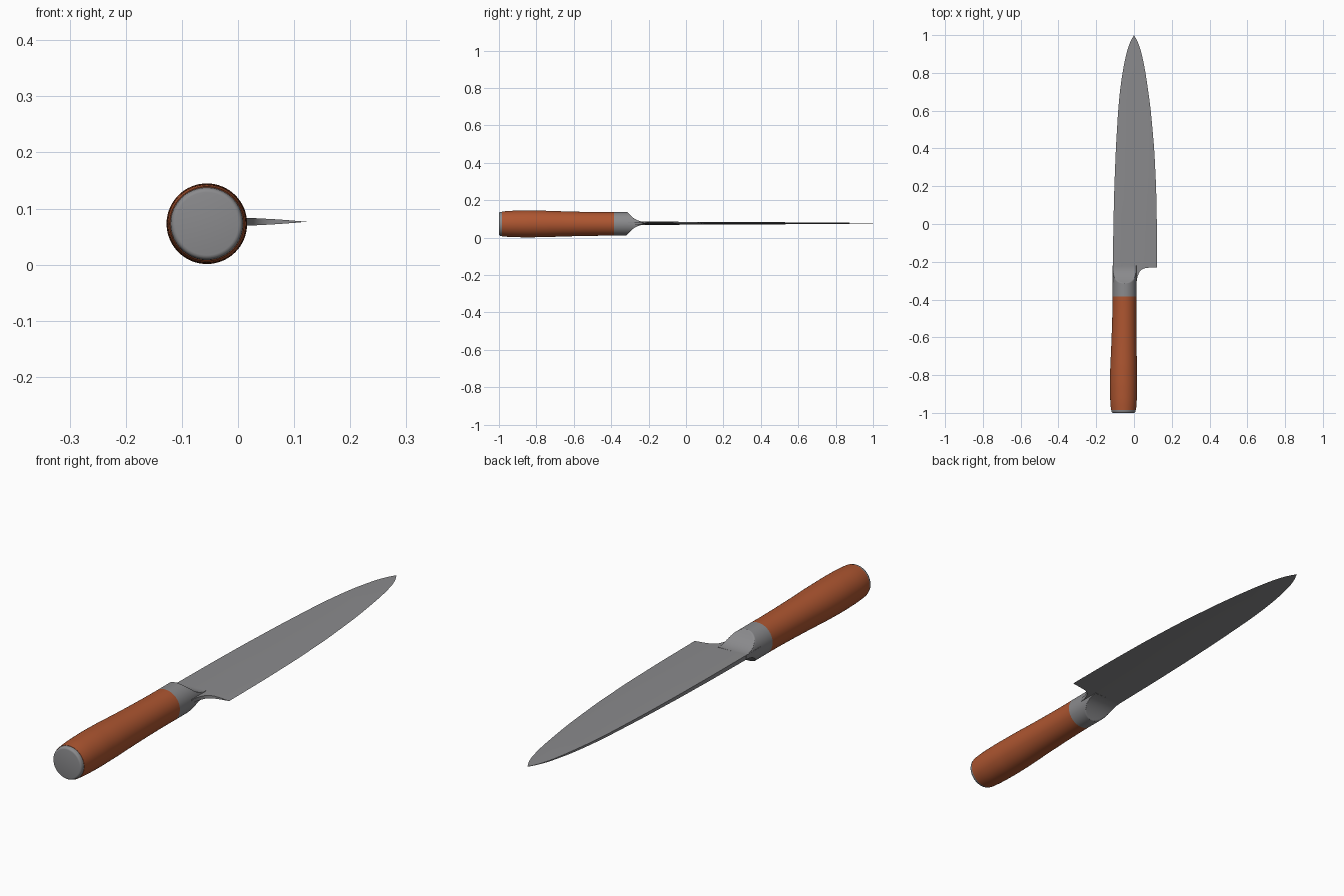
import bpy, bmesh, math

if "Cube" in bpy.data.objects:
    bpy.data.objects.remove(bpy.data.objects["Cube"])


def material(name, rgb):
    m = bpy.data.materials.new(name)
    m.diffuse_color = (*rgb, 1)
    m.use_nodes = True
    m.node_tree.nodes["Principled BSDF"].inputs["Base Color"].default_value = m.diffuse_color
    return m


STEEL = material("steel_grey", (0.255, 0.255, 0.265))
WOOD = material("orange_brown_wood", (0.42, 0.092, 0.03))


def lerp(table, y):
    """Piecewise linear lookup; each row is (y, value)."""
    if y <= table[0][0]:
        return table[0][1]
    for (a, va), (b, vb) in zip(table, table[1:]):
        if y <= b:
            return va + (vb - va) * (y - a) / (b - a)
    return table[-1][1]


def smooth_lookup(table, y, w=0.03):
    return sum(lerp(table, y + w * k) for k in (-1, -0.5, 0, 0.5, 1)) / 5


def loft(name, rings, mat, angle=35):
    """Skin a list of closed rings and cap both ends."""
    bm = bmesh.new()
    rows = [[bm.verts.new(p) for p in ring] for ring in rings]
    n = len(rows[0])
    for a, b in zip(rows, rows[1:]):
        for i in range(n):
            j = (i + 1) % n
            bm.faces.new((a[i], a[j], b[j], b[i]))
    bm.faces.new(rows[0])
    bm.faces.new(rows[-1])
    bmesh.ops.remove_doubles(bm, verts=bm.verts, dist=1e-5)
    bmesh.ops.recalc_face_normals(bm, faces=bm.faces)
    me = bpy.data.meshes.new(name)
    bm.to_mesh(me)
    bm.free()
    ob = bpy.data.objects.new(name, me)
    bpy.context.collection.objects.link(ob)
    me.materials.append(mat)
    bpy.ops.object.select_all(action='DESELECT')
    ob.select_set(True)
    bpy.context.view_layer.objects.active = ob
    bpy.ops.object.shade_smooth_by_angle(angle=math.radians(angle))
    return ob


SEG = 64
AXIS_Z, BLADE_Z = 0.073, 0.0765
AXIS_X = [(-1, -0.0555), (-0.8, -0.0555), (-0.38, -0.05)]


def ring(y, r, limit=None):
    pts = []
    for i in range(SEG):
        a = 2 * math.pi * i / SEG
        z = AXIS_Z + r * math.sin(a)
        if limit is not None:
            z = max(BLADE_Z - limit, min(BLADE_Z + limit, z))
        pts.append((lerp(AXIS_X, y) + r * math.cos(a), y, z))
    return pts


# Wooden grip, swelling toward the butt
GRIP = [(-0.985, 0.0655), (-0.97, 0.068), (-0.93, 0.0705), (-0.85, 0.072),
        (-0.75, 0.0705), (-0.65, 0.067), (-0.55, 0.0645), (-0.45, 0.063),
        (-0.385, 0.063)]
ys = [-0.985 + 0.6 * i / 36 for i in range(37)]
loft("grip", [ring(y, smooth_lookup(GRIP, y, 0.015)) for y in ys], WOOD)

# Steel butt cap with a rounded rim
loft("butt_cap", [ring(y, r) for y, r in
     [(-1, 0.056), (-0.999, 0.060), (-0.996, 0.0625), (-0.992, 0.064),
      (-0.984, 0.065)]], STEEL, 50)

# Bolster: a collar scooped down to the thickness of the blade
rings = [ring(-0.385, 0.063), ring(-0.35, 0.063)]
for i in range(49):
    s = 1 - i / 48
    rings.append(ring(-0.22 - 0.1 * s, 0.063, 0.0085 + 0.0595 * s ** 2.2))
loft("bolster", rings, STEEL)

# Blade: spine and edge outlines, thinning toward edge and tip
SPINE = [(-0.3, -0.113), (0, -0.109), (0.2, -0.104), (0.4, -0.096),
         (0.6, -0.084), (0.7, -0.075), (0.8, -0.061), (0.87, -0.048),
         (0.93, -0.033), (0.97, -0.017), (1, 0)]
EDGE = [(-0.3, 0.122), (0, 0.121), (0.2, 0.117), (0.4, 0.107),
        (0.6, 0.089), (0.7, 0.076), (0.8, 0.061), (0.87, 0.048),
        (0.93, 0.033), (0.97, 0.017), (1, 0)]
HEEL = [(-0.31, 0.013), (-0.29, 0.0165), (-0.275, 0.02), (-0.26, 0.026),
        (-0.25, 0.032), (-0.24, 0.043), (-0.234, 0.058), (-0.231, 0.08),
        (-0.229, 0.1215)]
THICK = [(-0.3, 0.009), (0.1, 0.0075), (0.8, 0.004), (1, 0.0004)]
COLS = 14
ys = [h[0] for h in HEEL] + [-0.2 + 0.04 * i for i in range(29)]
ys += [0.95, 0.965, 0.98, 0.99, 1.0]
rings = []
for y in ys:
    w = 0.03 if y < 0.9 else 0.0
    left, edge = smooth_lookup(SPINE, y, w), smooth_lookup(EDGE, y, w)
    right = min(edge, lerp(HEEL, y)) if y < -0.229 else edge
    top = []
    for k in range(COLS + 1):
        x = left + (right - left) * k / COLS
        u = (x - left) / max(edge - left, 1e-6)
        top.append((x, lerp(THICK, y) * max(0, 1 - u ** 2.6)))
    rings.append([(x, y, BLADE_Z + t) for x, t in top] +
                 [(x, y, BLADE_Z - t) for x, t in reversed(top)])
loft("blade", rings, STEEL, 30)
